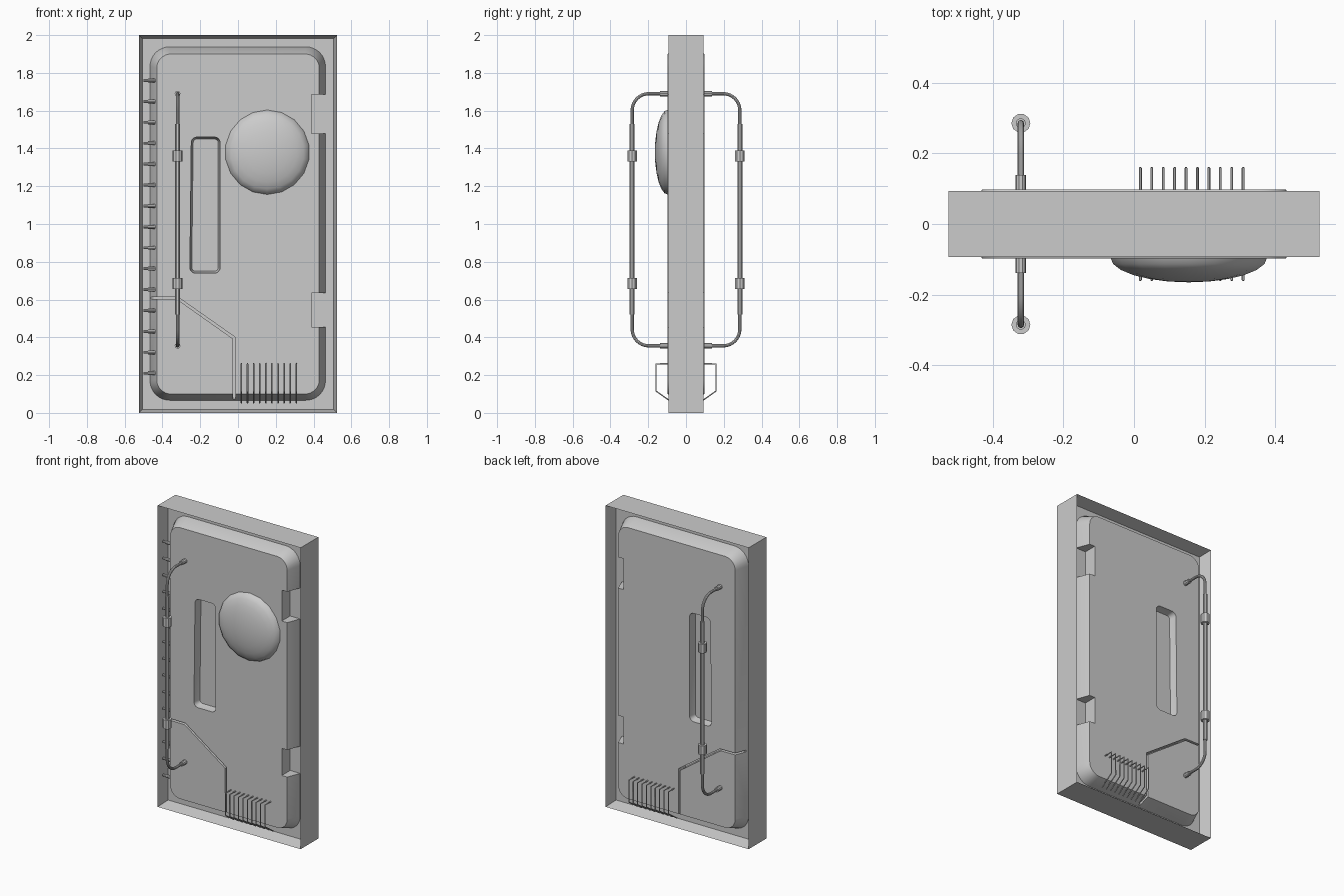
import bpy, bmesh, math
from mathutils import Matrix, Vector

old = bpy.data.objects.get("Cube")
if old:
    bpy.data.objects.remove(old)

grey = bpy.data.materials.new("plain_grey")
grey.use_nodes = True
grey.diffuse_color = (0.6, 0.6, 0.6, 1)
grey.node_tree.nodes["Principled BSDF"].inputs["Base Color"].default_value = (0.6, 0.6, 0.6, 1)


def add_mesh(name, bm, smooth=False):
    bmesh.ops.recalc_face_normals(bm, faces=bm.faces)
    mesh = bpy.data.meshes.new(name)
    bm.to_mesh(mesh)
    bm.free()
    mesh.materials.append(grey)
    ob = bpy.data.objects.new(name, mesh)
    bpy.context.collection.objects.link(ob)
    if smooth:
        smooth_edges(ob)
    return ob


def select_only(ob):
    bpy.ops.object.select_all(action='DESELECT')
    ob.select_set(True)
    bpy.context.view_layer.objects.active = ob


def smooth_edges(ob):
    select_only(ob)
    bpy.ops.object.shade_smooth_by_angle(angle=math.radians(35))


def box_bm(x0, x1, y0, y1, z0, z1):
    bm = bmesh.new()
    bmesh.ops.create_cube(bm, size=1)
    bmesh.ops.scale(bm, vec=(x1 - x0, y1 - y0, z1 - z0), verts=bm.verts)
    bmesh.ops.translate(bm, vec=((x0 + x1) / 2, (y0 + y1) / 2, (z0 + z1) / 2), verts=bm.verts)
    return bm


def rounded(x0, x1, z0, z1, r, steps=8):
    """Rounded rectangle outline in x and z."""
    pts = []
    corners = ((x1 - r, z1 - r), (x0 + r, z1 - r), (x0 + r, z0 + r), (x1 - r, z0 + r))
    for q, (cx, cz) in enumerate(corners):
        for i in range(steps + 1):
            a = math.pi / 2 * (q + i / steps)
            pts.append((cx + r * math.cos(a), cz + r * math.sin(a)))
    return pts


def loft(name, rings, smooth=False):
    """Closed solid through outlines placed at depths y."""
    bm = bmesh.new()
    loops = [[bm.verts.new((x, y, z)) for x, z in pts] for pts, y in rings]
    for a, b in zip(loops, loops[1:]):
        for i in range(len(a)):
            j = (i + 1) % len(a)
            bm.faces.new((a[i], a[j], b[j], b[i]))
    bm.faces.new(loops[0])
    bm.faces.new(loops[-1])
    return add_mesh(name, bm, smooth)


def tube(name, pts, radius, sides=3):
    """Round bar along a path."""
    cu = bpy.data.curves.new(name + "_path", 'CURVE')
    cu.dimensions = '3D'
    cu.bevel_depth = radius
    cu.bevel_resolution = sides
    cu.use_fill_caps = True
    sp = cu.splines.new('POLY')
    sp.points.add(len(pts) - 1)
    for p, co in zip(sp.points, pts):
        p.co = (*co, 1)
    tmp = bpy.data.objects.new(name + "_path", cu)
    bpy.context.collection.objects.link(tmp)
    bpy.context.view_layer.update()
    mesh = bpy.data.meshes.new_from_object(tmp.evaluated_get(bpy.context.evaluated_depsgraph_get()))
    bpy.data.objects.remove(tmp)
    mesh.materials.clear()
    mesh.materials.append(grey)
    ob = bpy.data.objects.new(name, mesh)
    bpy.context.collection.objects.link(ob)
    smooth_edges(ob)
    return ob


def cut(target, cutter):
    mod = target.modifiers.new("cut", 'BOOLEAN')
    mod.operation = 'DIFFERENCE'
    mod.solver = 'EXACT'
    mod.object = cutter
    select_only(target)
    bpy.ops.object.modifier_apply(modifier=mod.name)
    bpy.data.objects.remove(cutter)


# Outer frame, recessed on both sides around a thin web
bm = box_bm(-0.525, 0.525, -0.093, 0.093, 0, 2)
bm.normal_update()
sides = [f for f in bm.faces if abs(f.normal.y) > 0.9]
bmesh.ops.inset_individual(bm, faces=sides, thickness=0.027, depth=0)
for f in sides:
    for v in f.verts:
        v.co.y = math.copysign(0.01, v.co.y)
add_mesh("frame", bm)

# Door slab with sloped rim
inner = rounded(-0.43, 0.43, 0.10, 1.90, 0.075)
outer = rounded(-0.468, 0.465, 0.065, 1.94, 0.105)
slab = loft("door_slab", [(inner, -0.098), (outer, -0.005), (outer, 0.005), (inner, 0.098)])

# Hinge notches on the slab edge
for z0, z1 in ((0.455, 0.635), (1.48, 1.685)):
    cut(slab, add_mesh("notch_cutter", box_bm(0.39, 0.55, -0.2, 0.2, z0, z1)))


# Window recess and seam groove on each side
def window_outline(inset):
    pts = rounded(-0.247 + inset, -0.095 - inset, 0.74 + inset, 1.46 - inset, 0.03 - inset, 5)
    return [(x - 0.011 * (1.46 - z) if x < -0.17 else x, z) for x, z in pts]


seam = [(-0.5, 0.615), (-0.318, 0.613), (-0.014, 0.4), (-0.014, 0.04),
        (-0.026, 0.04), (-0.026, 0.392), (-0.322, 0.601), (-0.5, 0.603)]
for s in (-1, 1):
    cut(slab, loft("window_cutter", [(window_outline(0), s * 0.2), (window_outline(0), s * 0.09),
                                     (window_outline(0.01), s * 0.05)]))
    cut(slab, loft("seam_cutter", [(seam, s * 0.2), (seam, s * 0.025)]))
smooth_edges(slab)

# Domed boss on the front
bm = bmesh.new()
bmesh.ops.create_uvsphere(bm, u_segments=18, v_segments=12, radius=1)
bmesh.ops.transform(bm, verts=bm.verts, matrix=Matrix.Translation((0.155, -0.095, 1.38))
                    @ Matrix.Diagonal((0.225, 0.07, 0.225, 1)) @ Matrix.Rotation(math.pi / 2, 4, 'X'))
add_mesh("dome", bm, True)

# Locking bolts along the front of one edge
for i in range(15):
    z = 0.21 + i * 0.1107
    tube("bolt", [(-0.5, -0.07, z), (-0.475, -0.07, z)], 0.008)
    tube("bolt_sleeve", [(-0.477, -0.07, z), (-0.437, -0.07, z)], 0.011)

# Pull handles and wire racks on both sides
hx, reach, bend = -0.32, 0.285, 0.088
for s, side in ((-1, "front"), (1, "back")):
    path = [(hx, s * 0.09, 1.69)]
    for cz, start in ((1.69 - bend, 90), (0.355 + bend, 0)):
        for i in range(9):
            a = math.radians(start - i * 90 / 8)
            path.append((hx, s * (reach - bend + bend * math.cos(a)), cz + bend * math.sin(a)))
    path.append((hx, s * 0.09, 0.355))
    tube(side + "_handle", path, 0.009)
    y = s * reach
    tube(side + "_handle_grip", [(hx, y, 0.52), (hx, y, 1.53)], 0.014)
    for z in (0.685, 1.36):
        tube(side + "_handle_collar", [(hx, y, z - 0.03), (hx, y, z + 0.03)], 0.027)
    for z in (0.355, 1.69):
        tube(side + "_handle_mount", [(hx, s * 0.09, z), (hx, s * 0.138, z)], 0.015)
    for i in range(10):
        x = 0.018 + i * 0.0323
        y = s * 0.158
        tube(side + "_rack_wire", [(x, s * 0.09, 0.26), (x, y, 0.26), (x, y, 0.115),
                                   (x, s * 0.07, 0.053)], 0.004, 1)
